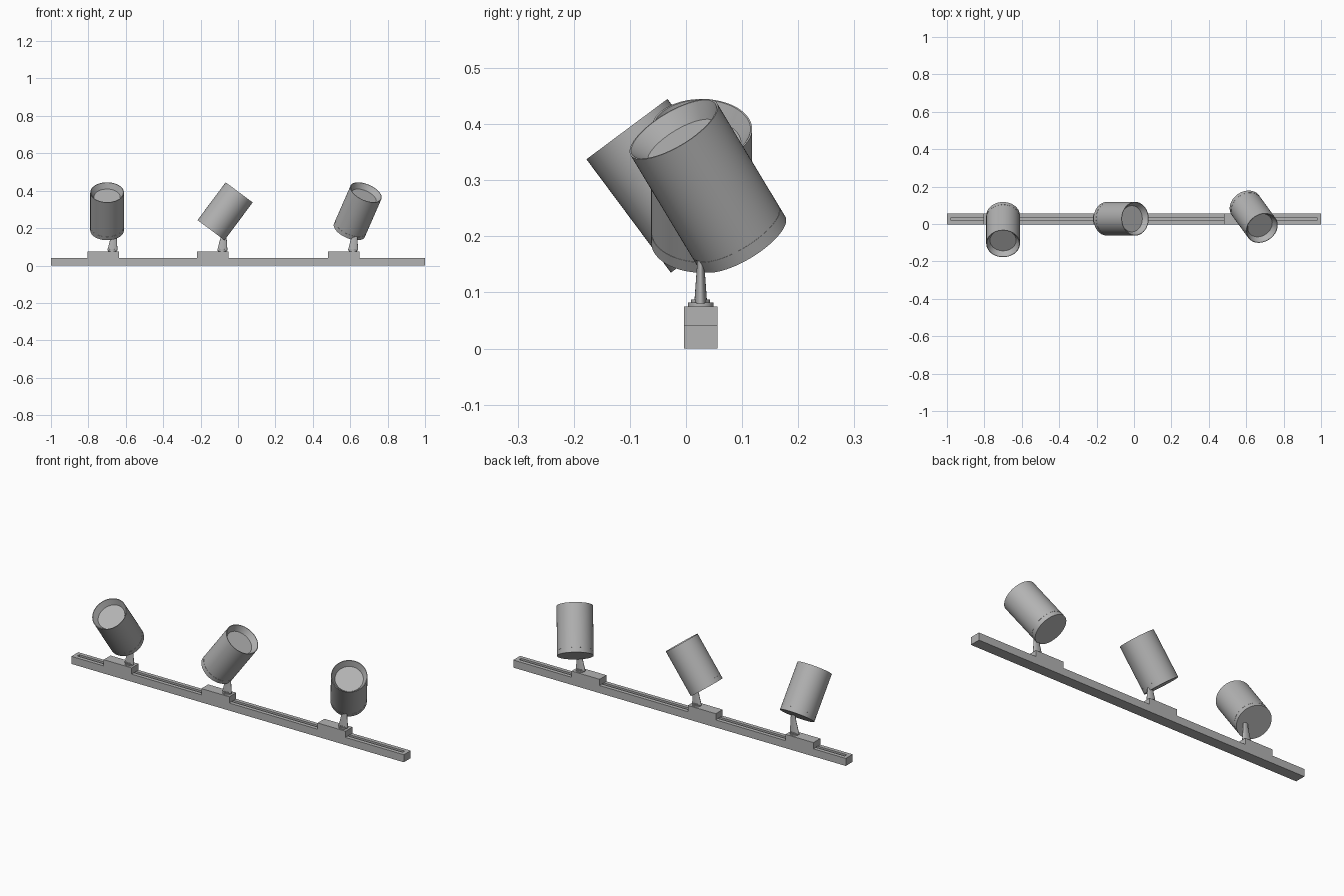
import bpy, bmesh, math
from mathutils import Vector

if "Cube" in bpy.data.objects:
    bpy.data.objects.remove(bpy.data.objects["Cube"])

TRACK_Y = 0.0262
HALF_W = 0.0295

# Mid-grey finish shared by every part
grey = bpy.data.materials.new("mid_grey")
grey.diffuse_color = (0.45, 0.45, 0.45, 1)
grey.use_nodes = True
grey.node_tree.nodes["Principled BSDF"].inputs["Base Color"].default_value = grey.diffuse_color


def finish(name, bm, smooth=False):
    bmesh.ops.recalc_face_normals(bm, faces=bm.faces)
    me = bpy.data.meshes.new(name)
    bm.to_mesh(me)
    bm.free()
    me.materials.append(grey)
    ob = bpy.data.objects.new(name, me)
    bpy.context.collection.objects.link(ob)
    if smooth:
        bpy.ops.object.select_all(action='DESELECT')
        ob.select_set(True)
        bpy.context.view_layer.objects.active = ob
        bpy.ops.object.shade_smooth_by_angle(angle=math.radians(30))
    return ob


def box_bm(x0, x1, y0, y1, z0, z1):
    bm = bmesh.new()
    bmesh.ops.create_cube(bm, size=1)
    for v in bm.verts:
        v.co = ((x0 + x1) / 2 + v.co.x * (x1 - x0),
                (y0 + y1) / 2 + v.co.y * (y1 - y0),
                (z0 + z1) / 2 + v.co.z * (z1 - z0))
    bm.normal_update()
    return bm


def loft(name, rings, segs=64):
    """Closed solid through ellipses given as (centre x, z, x radius, y radius)."""
    bm = bmesh.new()
    loops = []
    for cx, z, rx, ry in rings:
        loops.append([bm.verts.new((cx + rx * math.cos(2 * math.pi * i / segs),
                                    ry * math.sin(2 * math.pi * i / segs), z))
                      for i in range(segs)])
    for a, b in zip(loops, loops[1:]):
        for i in range(segs):
            j = (i + 1) % segs
            bm.faces.new((a[i], a[j], b[j], b[i]))
    bm.faces.new(loops[0])
    bm.faces.new(loops[-1])
    return finish(name, bm, True)


# Track rail: solid bar with a narrow closed-end slot sunk into its top face
bm = box_bm(-1, 1, TRACK_Y - HALF_W, TRACK_Y + HALF_W, 0, 0.041)
top = max(bm.faces, key=lambda f: f.normal.z)
bmesh.ops.inset_region(bm, faces=[top], thickness=0.021, use_even_offset=True)
slot = bmesh.ops.extrude_discrete_faces(bm, faces=[top])['faces'][0]
bmesh.ops.translate(bm, verts=slot.verts, vec=(0, 0, -0.02))
finish("track_rail", bm)

# Lamp body outline: (radius, distance along axis), rear cap seam and conical recess
OUTLINE = [(0.090, -0.126), (0.090, -0.103), (0.0893, -0.103), (0.0893, -0.101),
           (0.090, -0.101), (0.090, 0.126), (0.087, 0.126), (0.070, 0.096)]

# Each spot: adapter centre x, lamp centre, aim angle around z
SPOTS = [(-0.7215, (-0.700, -0.030, 0.290), -90),
         (-0.134, (-0.069, 0.028, 0.290), 0),
         (0.565, (0.640, 0.039, 0.290), -54)]

for n, (ax, centre, aim) in enumerate(SPOTS, 1):
    # Adapter block on the rail
    finish(f"adapter_{n}", box_bm(ax - 0.084, ax + 0.084, TRACK_Y - HALF_W,
                                  TRACK_Y + HALF_W, 0.041, 0.075))
    # Stepped swivel collar
    collar = loft(f"swivel_collar_{n}", [(0, 0.073, 0.0225, 0.0225), (0, 0.082, 0.0225, 0.0225),
                                         (0, 0.082, 0.017, 0.017), (0, 0.087, 0.017, 0.017)])
    collar.location = (ax + 0.05, TRACK_Y, 0)
    # Tapered arm
    arm = loft(f"arm_{n}", [(0, 0.080, 0.0275, 0.0115), (0.007, 0.150, 0.016, 0.0065),
                            (0.009, 0.185, 0.013, 0.005)], 32)
    arm.location = (ax + 0.05, TRACK_Y, 0)
    # Lamp can, tilted and turned to its aim
    lamp = loft(f"lamp_{n}", [(0, z, r, r) for r, z in OUTLINE])
    a = math.radians(aim)
    axis = Vector((0.597 * math.cos(a), 0.597 * math.sin(a), 0.802))
    lamp.rotation_euler = axis.to_track_quat('Z', 'Y').to_euler()
    lamp.location = centre
